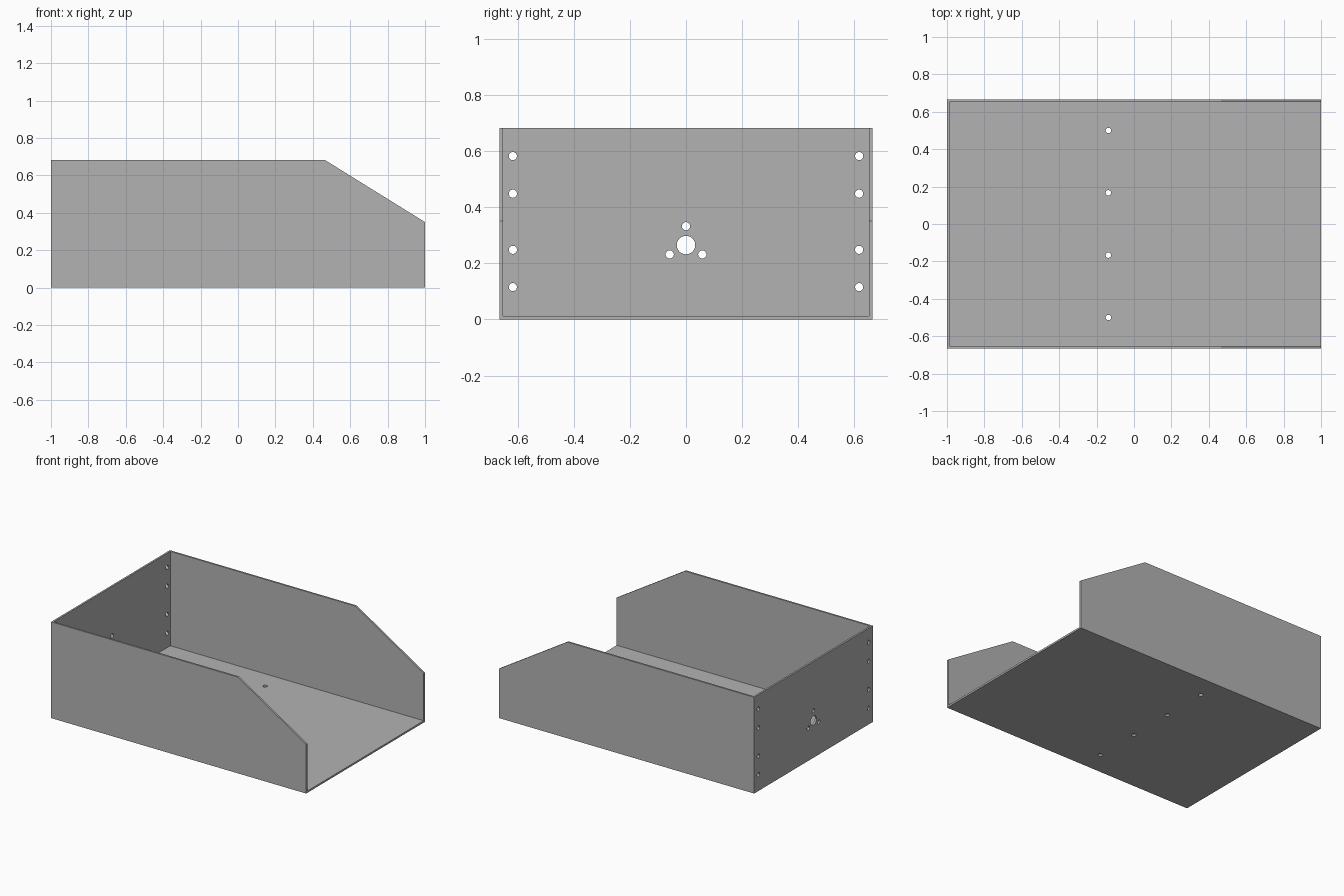
import bpy
import bmesh
from math import cos, sin, radians
from mathutils import Matrix, Vector

cube = bpy.data.objects.get("Cube")
if cube:
    bpy.data.objects.remove(cube, do_unlink=True)

HALF_LENGTH, HALF_WIDTH, HEIGHT = 1.0, 0.665, 0.682
SHEET = 0.013
HOLE = 0.0145

grey = bpy.data.materials.new("sheet grey")
grey.use_nodes = True
grey.diffuse_color = (0.45, 0.45, 0.45, 1)
grey.node_tree.nodes["Principled BSDF"].inputs["Base Color"].default_value = grey.diffuse_color


def finish(bm, name):
    bmesh.ops.recalc_face_normals(bm, faces=bm.faces)
    mesh = bpy.data.meshes.new(name)
    bm.to_mesh(mesh)
    bm.free()
    obj = bpy.data.objects.new(name, mesh)
    bpy.context.collection.objects.link(obj)
    mesh.materials.append(grey)
    return obj


def plate(name, outline, thickness):
    """Extrude a flat outline along the thickness vector."""
    bm = bmesh.new()
    face = bm.faces.new([bm.verts.new(p) for p in outline])
    new = bmesh.ops.extrude_face_region(bm, geom=[face], use_keep_orig=True)["geom"]
    verts = [v for v in new if isinstance(v, bmesh.types.BMVert)]
    bmesh.ops.translate(bm, verts=verts, vec=thickness)
    return finish(bm, name)


def drill(obj, holes, axis):
    """Cut round holes, given as (centre, radius), along an axis."""
    turn = Vector((0, 0, 1)).rotation_difference(Vector(axis)).to_matrix().to_4x4()
    bm = bmesh.new()
    for centre, radius in holes:
        bmesh.ops.create_cone(bm, cap_ends=True, segments=32, radius1=radius, radius2=radius,
                              depth=SHEET * 4, matrix=Matrix.Translation(centre) @ turn)
    cutter = finish(bm, obj.name + "_drill")
    cutter.hide_render = True
    mod = obj.modifiers.new("holes", "BOOLEAN")
    mod.operation, mod.solver, mod.object = "DIFFERENCE", "EXACT", cutter
    bpy.ops.object.select_all(action="DESELECT")
    obj.select_set(True)
    bpy.context.view_layer.objects.active = obj
    bpy.ops.object.modifier_apply(modifier=mod.name)
    bpy.data.objects.remove(cutter, do_unlink=True)
    bpy.ops.object.shade_smooth_by_angle(angle=radians(30))


# Side walls with the sloped front corner
profile = [(-HALF_LENGTH, 0), (HALF_LENGTH, 0), (HALF_LENGTH, 0.35),
           (0.465, HEIGHT), (-HALF_LENGTH, HEIGHT)]
for name, side in (("left_wall", 1), ("right_wall", -1)):
    plate(name, [(x, side * HALF_WIDTH, z) for x, z in profile], (0, -side * SHEET, 0))

# Floor with a row of four mounting holes
inner = HALF_WIDTH - SHEET
floor = plate("floor", [(-HALF_LENGTH, -inner, 0), (HALF_LENGTH, -inner, 0),
                        (HALF_LENGTH, inner, 0), (-HALF_LENGTH, inner, 0)], (0, 0, SHEET))
drill(floor, [((-0.137, -0.5 + i / 3, 0), HOLE) for i in range(4)], (0, 0, 1))

# End wall with edge holes, a shaft hole and three screw holes around it
end = plate("end_wall", [(-HALF_LENGTH, -inner, SHEET), (-HALF_LENGTH, inner, SHEET),
                         (-HALF_LENGTH, inner, HEIGHT), (-HALF_LENGTH, -inner, HEIGHT)],
            (SHEET, 0, 0))
holes = [((-HALF_LENGTH, y, z), HOLE) for y in (-0.617, 0.617)
         for z in (0.115, 0.248, 0.448, 0.582)]
shaft_z = 0.265
holes.append(((-HALF_LENGTH, 0, shaft_z), 0.033))
for angle in (90, 210, 330):
    a = radians(angle)
    holes.append(((-HALF_LENGTH, 0.067 * cos(a), shaft_z + 0.067 * sin(a)), HOLE))
drill(end, holes, (1, 0, 0))
